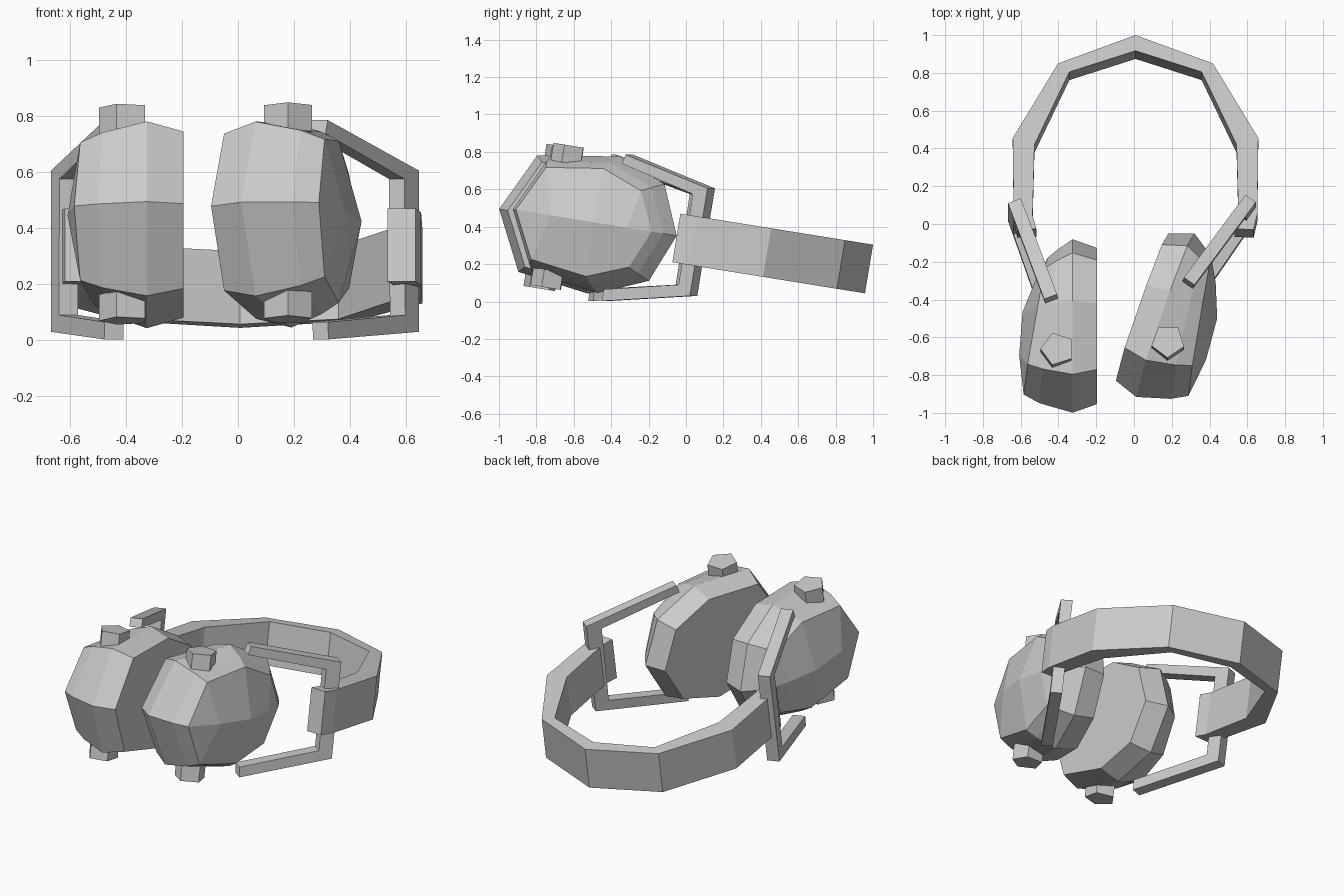
import bpy
import bmesh
from math import cos, sin, pi, radians
from mathutils import Matrix, Vector

cube = bpy.data.objects.get("Cube")
if cube:
    bpy.data.objects.remove(cube, do_unlink=True)

grey = bpy.data.materials.new("light_grey")
grey.use_nodes = True
grey.diffuse_color = (0.6, 0.6, 0.6, 1)
grey.node_tree.nodes["Principled BSDF"].inputs["Base Color"].default_value = (0.6, 0.6, 0.6, 1)

# Everything leans back about the x axis by the same amount
UP = Vector((0, 0.16, 0.987))
BACK = Vector((0, 0.987, -0.16))


def build(name, points, faces):
    bm = bmesh.new()
    verts = [bm.verts.new(p) for p in points]
    for face in faces:
        bm.faces.new([verts[i] for i in face])
    bmesh.ops.recalc_face_normals(bm, faces=bm.faces)
    mesh = bpy.data.meshes.new(name)
    bm.to_mesh(mesh)
    bm.free()
    mesh.materials.append(grey)
    obj = bpy.data.objects.new(name, mesh)
    bpy.context.collection.objects.link(obj)
    return obj


def bridge(a, b, count):
    """Quads joining two closed rings that start at indices a and b."""
    return [(a + i, a + (i + 1) % count, b + (i + 1) % count, b + i) for i in range(count)]


def prism(name, ring, offset):
    n = len(ring)
    faces = bridge(0, n, n) + [tuple(range(n)), tuple(range(n, 2 * n))]
    return build(name, ring + [p + offset for p in ring], faces)


# Headband: half outline, mirrored, swept down by the band height
outer = [(0, 1.0), (0.41, 0.85), (0.65, 0.455), (0.645, 0.055), (0.625, -0.03)]
inner = [(0, 0.917), (0.35, 0.805), (0.535, 0.42), (0.545, 0.045), (0.525, -0.025)]


def full(half):
    return [(-x, y) for x, y in reversed(half[1:])] + half


def band_point(x, y):
    return Vector((x + 0.008, y, 0.465 - 0.161 * y))


drop = Vector((0, -0.043, -0.26))
points = []
for (ox, oy), (ix, iy) in zip(full(outer), full(inner)):
    o, i = band_point(ox, oy), band_point(ix, iy)
    points += [o, i, i + drop, o + drop]
stations = len(points) // 4
faces = [(0, 1, 2, 3), tuple(range(len(points) - 4, len(points)))]
for k in range(stations - 1):
    faces += bridge(4 * k, 4 * k + 4, 4)
build("headband", points, faces)

# Yokes: flat C-shaped brackets given as (distance from the bar, height)
yoke_outline = [(0.57, 0.785), (0, 0.605), (0, 0.03), (0.565, 0.003),
                (0.57, 0.065), (0.085, 0.09), (0.09, 0.575), (0.585, 0.737)]


def yoke(name, corner, direction, thickness):
    ring = []
    for s, z in yoke_outline:
        p = Vector(corner) + Vector(direction) * s
        ring.append(Vector((p.x, p.y + 0.165 * (z - 0.605), z)))
    prism(name, ring, Vector(thickness))


yoke("left_yoke", (0.645, 0.115, 0), (-0.57, -0.82, 0), (-0.055, 0.04, 0))
yoke("right_yoke", (-0.667, 0.11, 0), (0.336, -0.942, 0), (0.068, 0.026, 0))

# Ear cups: egg-shaped outline, lofted outward through tilted rings
half_egg = [(-0.31, 0.315), (0.075, 0.37), (0.35, 0.262)]
egg = [(-0.465, 0)] + half_egg + [(0.465, 0)] + [(u, -h) for u, h in reversed(half_egg)]
rings = [(0, 0, 0.9), (0.13, 0, 1), (0.255, -0.122, 0.89), (0.325, -0.175, 0.79)]
ridge = [(0.413, -0.157), (0.395, 0.075), (0.325, 0.25)]


def ear_cup(side, name, centre, out, turn):
    rot = Matrix.Rotation(radians(turn), 3, UP)
    out, back, centre = rot @ Vector(out), rot @ BACK, Vector(centre)

    def place(t, u, h):
        return centre + out * t + back * u + UP * h

    pts, quads = [], [tuple(range(8))]
    for t, tilt, scale in rings:
        pts += [place(t + tilt * u * scale, u * scale, h * scale) for u, h in egg]
    for k in range(len(rings) - 1):
        quads += bridge(8 * k, 8 * k + 8, 8)
    # Outer cap folds along a central ridge
    pts += [place(t, u, 0) for t, u in ridge]
    r = 8 * (len(rings) - 1)
    a, b, c = r + 8, r + 9, r + 10
    quads += [(r, r + 1, a), (r + 1, r + 2, b, a), (r + 2, r + 3, c, b), (r + 3, r + 4, c),
              (r + 4, r + 5, c), (r + 5, r + 6, b, c), (r + 6, r + 7, a, b), (r + 7, r, a)]
    build(name, pts, quads)

    # Five-sided knobs above and below the cup
    for label, sign in (("top", 1), ("bottom", -1)):
        ring = [place(0.21 + 0.09 * cos(2 * pi * i / 5), -0.185 + 0.09 * sin(2 * pi * i / 5),
                      sign * 0.29) for i in range(5)]
        prism(f"{side}_{label}_knob", ring, UP * sign * 0.095)


ear_cup("right", "right_ear_cup", (-0.195, -0.54, 0.42), (-1, 0, 0), 0)
ear_cup("left", "left_ear_cup", (0.043, -0.44, 0.415), (1, 0, 0), -19.4)
